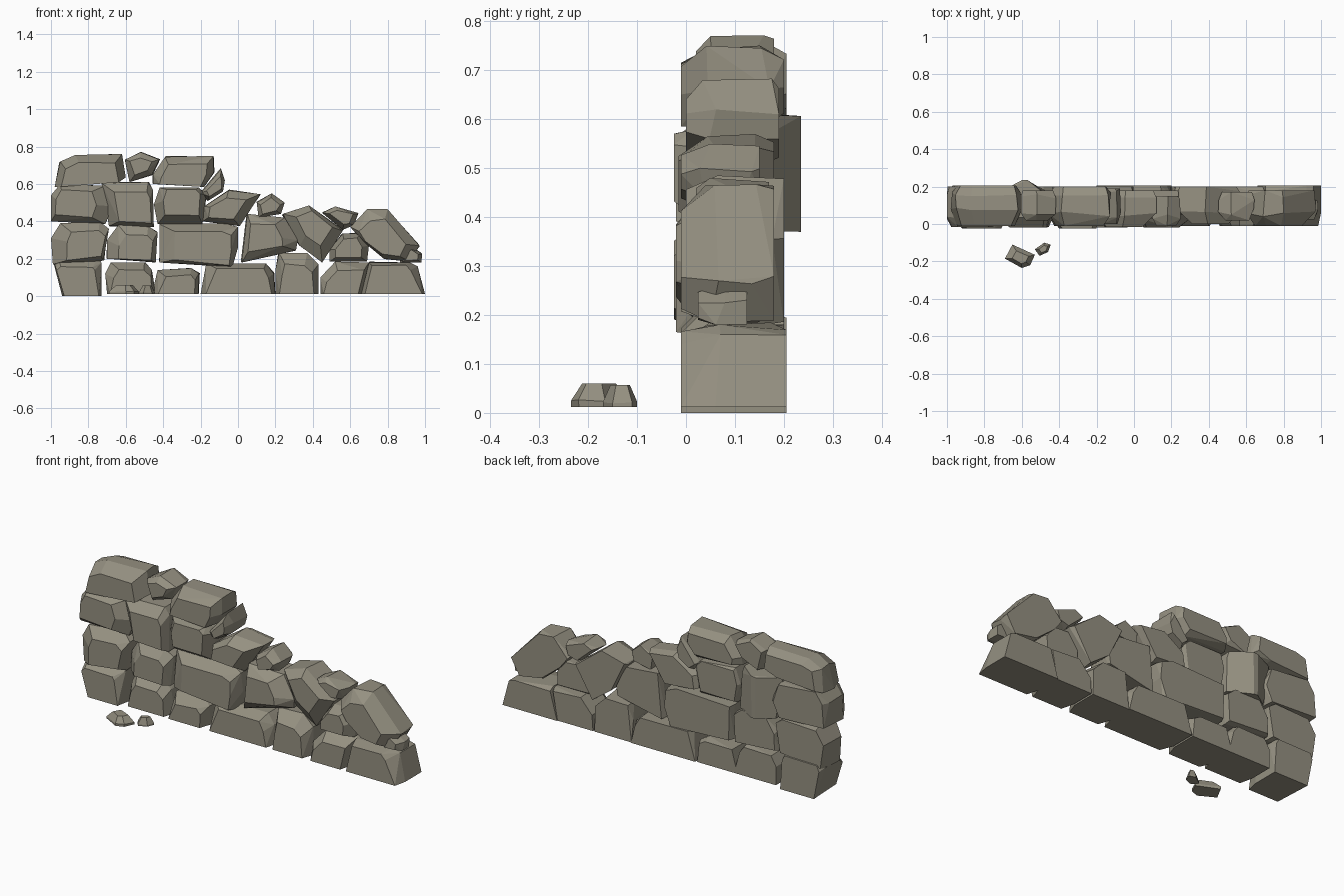
import bpy, bmesh, math, random
from mathutils import Matrix

random.seed(7)
mat = bpy.data.materials.new("stone")
mat.diffuse_color = (0.30, 0.28, 0.22, 1)


def stone(name, pts, y0=-0.01, y1=0.2, inset=0.72, shift=(0, 0), chamfer=0.06,
          back=(0.95, 0.95), base=False, rough=0.007, rot=None, back_bevel=0.03):
    """Convex hewn block: small front face, full outline behind it, near-full back."""
    n = len(pts)
    cx = sum(p[0] for p in pts) / n
    lo = min(p[1] for p in pts)
    cz = lo if base else sum(p[1] for p in pts) / n
    rings = [(y0, (inset, inset), shift), (y0 + chamfer, (1, 1), (0, 0)),
             (y1 - back_bevel, (0.99, 0.99), (0, 0)), (y1, back, (0, 0))]
    bm = bmesh.new()
    for i, (y, (sx, sz), (dx, dz)) in enumerate(rings):
        for x, z in pts:
            j = lambda: random.uniform(-rough, rough) if i != 1 else 0
            foot = base and z == lo
            if foot and i == 0:
                sx_here = min(1, sx + 0.08)
            else:
                sx_here = 1 if foot else sx
            px = cx + (x - cx) * sx_here + (0 if foot else dx + j())
            pz = lo if foot else cz + (z - cz) * sz + dz + j()
            py = y if foot else y + (random.uniform(-rough, rough) * 2.5 if i in (1, 2) else 0)
            bm.verts.new((px, py, max(pz, lo)))
    bmesh.ops.remove_doubles(bm, verts=bm.verts, dist=0.001)
    hull = bmesh.ops.convex_hull(bm, input=bm.verts)
    spare = {v for v in hull["geom_interior"] + hull["geom_unused"]
             if isinstance(v, bmesh.types.BMVert)}
    bmesh.ops.delete(bm, geom=list(spare), context='VERTS')
    bmesh.ops.dissolve_limit(bm, angle_limit=math.radians(9), verts=bm.verts, edges=bm.edges)
    bmesh.ops.recalc_face_normals(bm, faces=bm.faces)
    if rot:
        bm.transform(rot)
    me = bpy.data.meshes.new(name)
    bm.to_mesh(me)
    bm.free()
    me.materials.append(mat)
    bpy.context.collection.objects.link(bpy.data.objects.new(name, me))


# bottom course, flat underneath
b = 0.012
bottom = [
    ([(-.94, 0), (-.73, 0), (-.73, .18), (-.75, .2), (-.96, .2), (-.98, .17)], -.01, .205, .8, (-.01, 0)),
    ([(-.70, b), (-.44, b), (-.46, .14), (-.5, .18), (-.68, .18), (-.71, .12)], -.005, .2, .78, (.02, .0)),
    ([(-.46, b), (-.21, b), (-.21, .12), (-.25, .15), (-.43, .14)], -.01, .2, .7, (.01, 0)),
    ([(-.20, b), (.2, b), (.19, .12), (.15, .175), (-.17, .175)], -.01, .205, .8, (.01, 0)),
    ([(.2, b), (.43, b), (.43, .17), (.37, .23), (.22, .23), (.2, .14)], -.01, .2, .72, (.0, 0)),
    ([(.44, b), (.66, b), (.7, .18), (.52, .185), (.44, .1)], -.01, .2, .76, (.01, 0)),
    ([(.66, b), (1, b), (.96, .16), (.92, .18), (.7, .18)], -.01, .205, .82, (-.015, .01)),
]
for i, (p, y0, y1, s, d) in enumerate(bottom):
    stone(f"base_stone_{i + 1}", p, y0, y1, s, d, base=True, chamfer=.07)

# second course
second = [
    ([(-.99, .17), (-.72, .19), (-.69, .36), (-.74, .4), (-.95, .39), (-1, .31)], -.025, .2, .66, (.03, -.02)),
    ([(-.7, .2), (-.44, .18), (-.43, .34), (-.48, .375), (-.64, .38), (-.7, .3)], -.015, .2, .68, (.02, -.03)),
    ([(-.42, .18), (-.03, .155), (0, .26), (0, .37), (-.07, .39), (-.42, .385)], -.02, .2, .74, (.01, -.02)),
    ([(.02, .18), (.31, .245), (.32, .3), (.25, .42), (.05, .44), (.03, .3)], -.02, .18, .62, (-.02, 0)),
    ([(.24, .44), (.38, .485), (.56, .35), (.45, .18), (.33, .27)], 0, .2, .62, (.01, .02)),
    ([(.49, .185), (.69, .185), (.7, .27), (.66, .335), (.56, .335), (.49, .25)], -.01, .16, .7, (0, 0)),
    ([(.6, .37), (.69, .465), (.8, .465), (.97, .27), (.92, .185), (.78, .2), (.66, .3)], -.01, .18, .68, (-.01, -.01)),
]
for i, (p, y0, y1, s, d) in enumerate(second):
    stone(f"second_course_stone_{i + 1}", p, y0, y1, s, d)

# third course, one wedge-backed stone sticking out behind
third = [
    ([(-1, .4), (-.71, .385), (-.67, .48), (-.71, .59), (-.95, .6), (-1, .54)], -.015, .2, .64, (-.03, 0), (.95, .95), .03),
    ([(-.69, .375), (-.45, .37), (-.455, .57), (-.48, .61), (-.73, .605), (-.69, .5)], -.02, .235, .7, (.02, -.02), (.1, .98), .065),
    ([(-.43, .385), (-.19, .385), (-.17, .54), (-.21, .58), (-.42, .58), (-.45, .49)], -.025, .17, .7, (.01, .02), (.9, .9), .03),
    ([(-.19, .4), (.01, .375), (.12, .545), (-.05, .565), (-.18, .48)], -.015, .18, .64, (-.01, 0), (.9, .9), .03),
]
for i, (p, y0, y1, s, d, bk, bv) in enumerate(third):
    stone(f"third_course_stone_{i + 1}", p, y0, y1, s, d, back=bk, back_bevel=bv)

# capping stones, bevelled more at the top back edge
top = [
    ([(-.98, .585), (-.7, .605), (-.6, .635), (-.62, .76), (-.87, .755), (-.95, .72)], -.01, .205, .8, (0, -.03), .1),
    ([(-.455, .6), (-.18, .585), (-.13, .66), (-.13, .75), (-.39, .745), (-.455, .65)], -.01, .2, .76, (0, -.015), .06),
]
for i, (p, y0, y1, s, d, ch) in enumerate(top):
    stone(f"cap_stone_{i + 1}", p, y0, y1, s, d, chamfer=ch, back=(.85, .7), back_bevel=.045)

# small wedge stones
small = [
    ([(-.605, .73), (-.52, .77), (-.42, .73), (-.46, .65), (-.58, .61)], .02, .18),
    ([(-.2, .55), (-.09, .68), (-.07, .62), (-.08, .56), (-.16, .51)], .0, .19),
    ([(.1, .5), (.18, .55), (.25, .5), (.23, .44), (.11, .42)], -.01, .15),
    ([(.45, .445), (.52, .48), (.64, .44), (.62, .38), (.56, .355)], .02, .17),
    ([(.87, .18), (.98, .18), (.985, .225), (.93, .265), (.87, .23)], .025, .125),
]
for i, (p, y0, y1) in enumerate(small):
    stone(f"wedge_stone_{i + 1}", p, y0, y1, .65, chamfer=.045, back=(.85, .85))

# fallen pebbles in front: plan outlines laid flat
lay = Matrix.Rotation(-math.pi / 2, 4, 'X')
pebbles = [
    ([(-.69, -.185), (-.65, -.11), (-.53, -.165), (-.555, -.22), (-.6, -.235)], -.06),
    ([(-.53, -.135), (-.48, -.1), (-.445, -.11), (-.46, -.15), (-.505, -.17)], -.057),
]
for i, (p, top_z) in enumerate(pebbles):
    stone(f"fallen_pebble_{i + 1}", p, top_z, -b, .55, chamfer=.035, back=(.99, .99),
          rough=.001, rot=lay, back_bevel=.008)
